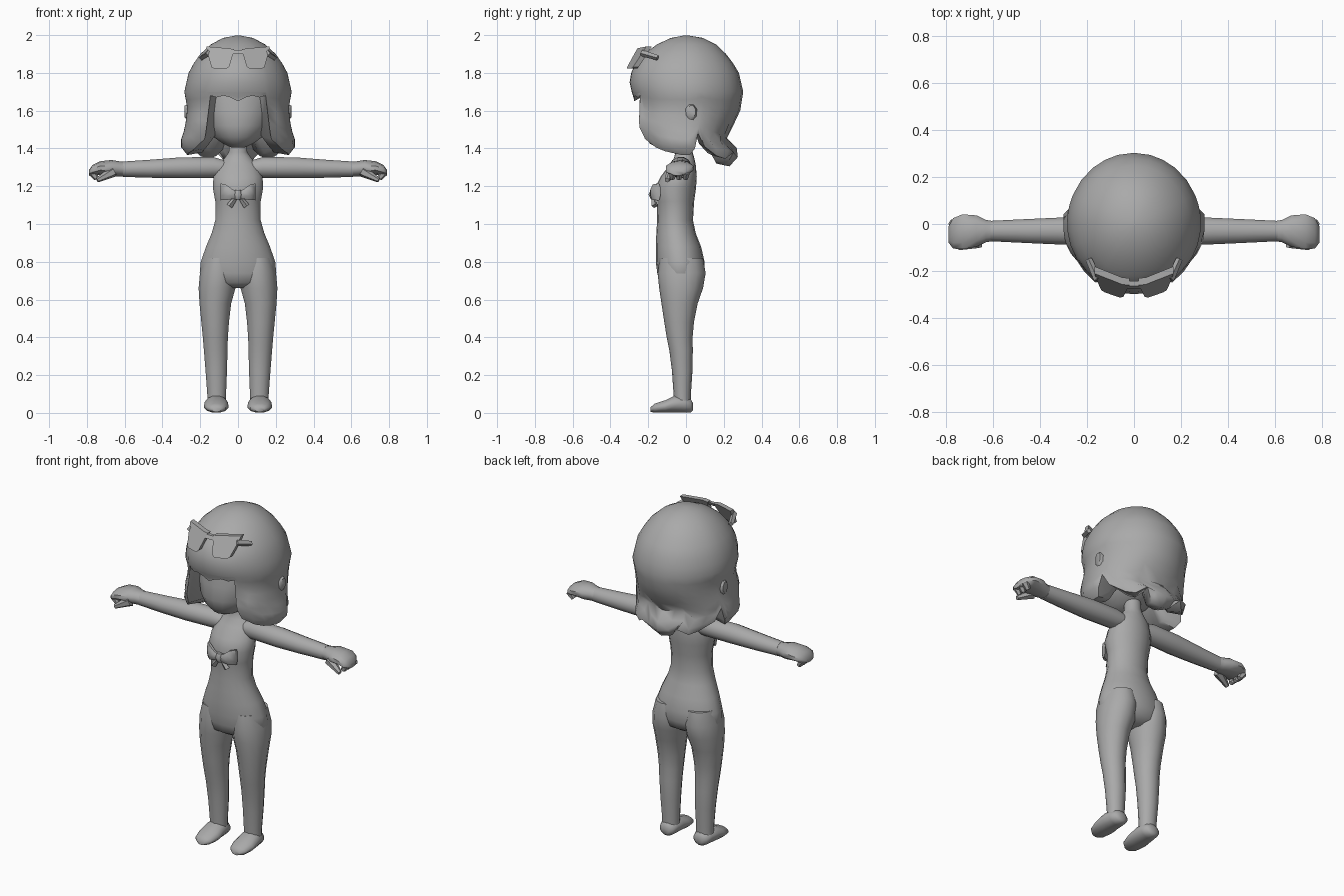
import bpy, bmesh, math
from mathutils import Vector

grey = bpy.data.materials.new("plain_grey")
grey.diffuse_color = (0.4, 0.4, 0.4, 1)


def finish(name, bm, mirror=False, angle=50):
    bmesh.ops.recalc_face_normals(bm, faces=bm.faces)
    me = bpy.data.meshes.new(name)
    bm.to_mesh(me)
    bm.free()
    ob = bpy.data.objects.new(name, me)
    bpy.context.collection.objects.link(ob)
    me.materials.append(grey)
    bpy.ops.object.select_all(action='DESELECT')
    ob.select_set(True)
    bpy.context.view_layer.objects.active = ob
    bpy.ops.object.shade_smooth_by_angle(angle=math.radians(angle))
    if mirror:
        m = ob.modifiers.new("mirror", 'MIRROR')
        m.use_mirror_merge = False
    return ob


def skin(bm, rings):
    n = len(rings[0])
    for a, b in zip(rings, rings[1:]):
        for i in range(n):
            j = (i + 1) % n
            bm.faces.new((a[i], a[j], b[j], b[i]))


def loft(name, axis, rows, n=14, mirror=False):
    """rows: position along axis, two centres, two radii"""
    bm = bmesh.new()
    rings = []
    for p, cu, cv, ru, rv in rows:
        ring = []
        for i in range(n):
            t = 2 * math.pi * (i + 0.5) / n
            u, v = cu + ru * math.cos(t), cv + rv * math.sin(t)
            ring.append(bm.verts.new({'x': (p, u, v), 'y': (u, p, v), 'z': (u, v, p)}[axis]))
        rings.append(ring)
    skin(bm, rings)
    bm.faces.new(rings[0])
    bm.faces.new(rings[-1])
    return finish(name, bm, mirror)


def span(z, cx, rx, front, back):
    return (z, cx, (front + back) / 2, rx, (back - front) / 2)


def bar(name, p, q, r0, r1, n=6, mirror=True):
    """tapered rod between two points"""
    p, q = Vector(p), Vector(q)
    bm = bmesh.new()
    bmesh.ops.create_cone(bm, cap_ends=True, segments=n, radius1=r0, radius2=r1, depth=(q - p).length)
    rot = (q - p).to_track_quat('Z', 'Y')
    for v in bm.verts:
        v.co = rot @ v.co + (p + q) / 2
    return finish(name, bm, mirror)


def table(t, z):
    """linear look-up in descending (or ascending) pairs"""
    t = sorted(t)
    if z <= t[0][0]:
        return t[0][1]
    for (a, va), (b, vb) in zip(t, t[1:]):
        if z <= b:
            return va + (vb - va) * (z - a) / (b - a)
    return t[-1][1]


# Torso, neck and hips
loft("torso", 'z', [span(*r) for r in [
    (1.46, 0, .045, -.06, .03), (1.38, 0, .05, -.055, .035), (1.345, 0, .075, -.065, .045),
    (1.31, 0, .11, -.09, .052), (1.25, 0, .132, -.135, .057), (1.19, 0, .135, -.165, .053),
    (1.12, 0, .122, -.152, .043), (1.02, 0, .122, -.153, .037), (.95, 0, .142, -.157, .052),
    (.88, 0, .172, -.16, .08), (.80, 0, .2, -.16, .098), (.74, 0, .206, -.152, .098),
    (.69, 0, .18, -.14, .08), (.66, 0, .07, -.09, .03)]], 18)

# Legs and feet
loft("leg", 'z', [span(*r) for r in [
    (.82, .1, .085, -.14, .09), (.74, .104, .1, -.15, .104), (.66, .111, .1, -.142, .09),
    (.58, .12, .086, -.13, .062), (.48, .121, .075, -.115, .042), (.40, .12, .068, -.102, .035),
    (.33, .118, .064, -.088, .036), (.22, .115, .058, -.074, .034), (.1, .113, .051, -.066, .026),
    (.03, .113, .05, -.06, .025)]], 14, True)
loft("foot", 'y', [
    (-.187, .115, .018, .025, .013), (-.165, .115, .025, .052, .025), (-.11, .115, .034, .066, .034),
    (-.06, .115, .046, .063, .046), (-.01, .113, .046, .056, .046), (.025, .112, .038, .045, .038),
    (.037, .112, .032, .02, .02)], 12, True)

# Arms and hands
loft("arm", 'x', [
    (.06, -.02, 1.295, .045, .04), (.13, -.025, 1.299, .056, .057), (.3, -.03, 1.298, .06, .057),
    (.45, -.03, 1.293, .053, .05), (.61, -.03, 1.29, .045, .042)], 12, True)
loft("hand", 'x', [
    (.59, -.03, 1.29, .043, .038), (.63, -.03, 1.292, .05, .04), (.67, -.03, 1.296, .07, .043),
    (.73, -.033, 1.296, .078, .036), (.77, -.04, 1.283, .068, .03), (.79, -.045, 1.27, .035, .014)], 10, True)
bar("thumb", (.66, -.075, 1.278), (.745, -.1, 1.232), .03, .013)
for i in range(3):
    bar("finger", (.772, -.07 + i * .035, 1.275), (.748, -.073 + i * .035, 1.24), .022, .014)

# Head and ears
loft("head", 'z', [
    (1.405, 0, -.1, .035, .05), (1.425, 0, -.095, .08, .095), (1.46, 0, -.075, .13, .145),
    (1.52, 0, -.05, .17, .19), (1.6, 0, -.03, .2, .2), (1.7, 0, 0, .22, .22),
    (1.8, 0, 0, .2, .2), (1.9, 0, 0, .1, .1)], 18)
loft("ear", 'x', [
    (.2, .02, 1.585, .025, .04), (.265, .025, 1.59, .035, .05), (.282, .03, 1.595, .022, .034)], 8, True)

# Hair: one shell whose hem height follows the angle from the front
SIDE = [(2, 0), (1.985, .08), (1.95, .145), (1.9, .2), (1.85, .235), (1.8, .262), (1.7, .285), (1.62, .27),
        (1.55, .275), (1.48, .29), (1.42, .312), (1.36, .265)]
FRONT = [(2, 0), (1.985, .08), (1.95, .155), (1.9, .222), (1.85, .268), (1.8, .29), (1.74, .3), (1.66, .275),
         (1.6, .275), (1.53, .315), (1.42, .25), (1.36, .2)]
BACK = [(2, 0), (1.985, .09), (1.95, .16), (1.9, .212), (1.85, .25), (1.8, .28), (1.7, .303), (1.6, .287),
        (1.5, .24), (1.45, .215), (1.41, .26), (1.38, .3), (1.31, .23)]
HEM = [(0, 1.65), (8, 1.67), (16, 1.68), (24, 1.67), (31, 1.68), (36, 1.45), (48, 1.405), (60, 1.385),
       (72, 1.375), (84, 1.365), (94, 1.365), (100, 1.4), (106, 1.48), (114, 1.41), (128, 1.36),
       (142, 1.345), (154, 1.38), (166, 1.32), (180, 1.305)]
angles = [a for a, _ in HEM] + [360 - a for a, _ in HEM[-2:0:-1]]
dome = [1.997, 1.985, 1.95, 1.9, 1.85, 1.8, 1.75, 1.7]
bm = bmesh.new()
cols = []
for a in angles:
    half = min(a, 360 - a)
    hem, t = table(HEM, half), math.radians(a)
    bangs = half < 32

    def point(z, k=1, lift=0):
        depth = table(FRONT if math.cos(t) > 0 else BACK, z)
        if half > 105 and z < 1.47:
            k *= .96 + .04 * math.cos(math.radians((half - 180) * 9))
        return bm.verts.new((k * table(SIDE, z) * math.sin(t), -k * depth * math.cos(t), z + lift))

    col = [point(z) for z in dome]
    col += [point(1.7 + (hem - 1.7) * i / 8) for i in range(1, 9)]
    # rolled underside going back into the head
    col += [point(hem, .9 if bangs else .7, .015), point(hem, .6 if bangs else .45, .06 if bangs else .12)]
    cols.append(col)
skin(bm, [list(r) for r in zip(*cols)])
bm.faces.new([c[0] for c in cols])
finish("hair", bm, angle=60)


# Sunglasses resting on the fringe
def plate(name, pts, thick, mirror=True):
    bm = bmesh.new()
    rings = []
    for d in (0, thick):
        rings.append([bm.verts.new((x, -.318 + d + .55 * (z - 1.82) + .35 * max(0, x - .05), z)) for x, z in pts])
    skin(bm, rings)
    bm.faces.new(rings[0])
    bm.faces.new(rings[1])
    return finish(name, bm, mirror, 30)


plate("lens", [(.02, 1.925), (.05, 1.93), (.168, 1.94), (.16, 1.9), (.14, 1.83), (.125, 1.822),
               (.06, 1.822), (.045, 1.835)], .03)
plate("bridge", [(-.03, 1.92), (.03, 1.92), (.03, 1.9), (-.03, 1.9)], .02, False)
bar("temple", (.155, -.235, 1.905), (.193, -.15, 1.88), .017, .014, 4)

# Chest bow
loft("bow_loop", 'x', [
    (0, -.172, 1.155, .012, .018), (.03, -.175, 1.158, .018, .028), (.065, -.168, 1.168, .022, .045),
    (.092, -.148, 1.17, .015, .048)], 8, True)
loft("bow_knot", 'z', [(1.13, 0, -.175, .016, .012), (1.155, 0, -.18, .022, .02), (1.18, 0, -.175, .016, .012)], 8)
bar("bow_tail", (.008, -.172, 1.145), (.045, -.166, 1.095), .01, .017, 4)
